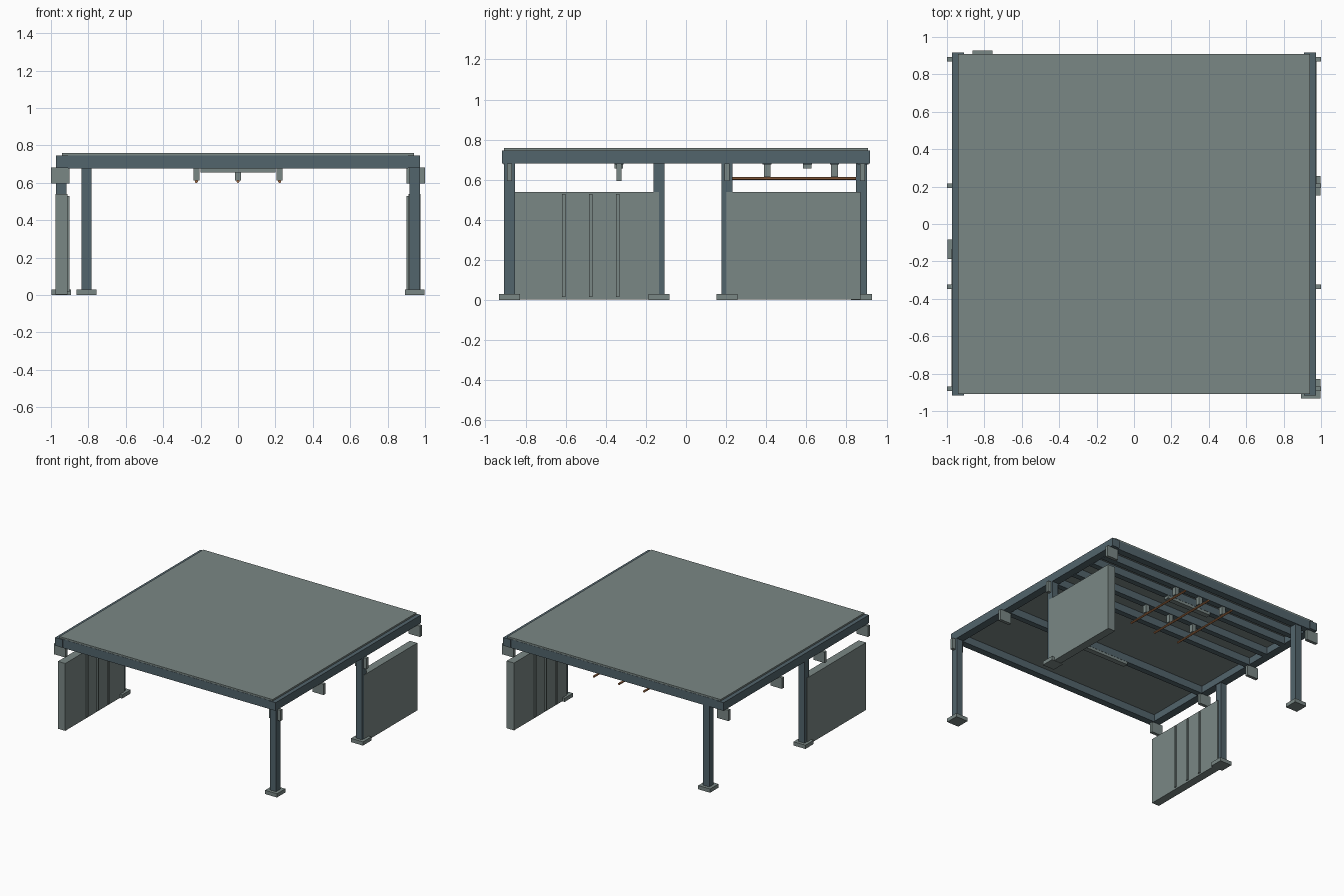
import bpy, math

if "Cube" in bpy.data.objects:
    bpy.data.objects.remove(bpy.data.objects["Cube"])


def material(name, rgb):
    m = bpy.data.materials.new(name)
    m.diffuse_color = (*rgb, 1)
    m.use_nodes = True
    m.node_tree.nodes["Principled BSDF"].inputs["Base Color"].default_value = m.diffuse_color
    return m


PANEL = material("grey_green_panel", (0.195, 0.245, 0.235))
STEEL = material("blue_grey_steel", (0.085, 0.128, 0.15))
COPPER = material("copper", (0.38, 0.16, 0.065))


def box(name, x, y, z, mat):
    """Box from (min, max) ranges on each axis."""
    bpy.ops.mesh.primitive_cube_add(
        size=1, location=[(r[0] + r[1]) / 2 for r in (x, y, z)])
    o = bpy.context.object
    o.scale = [r[1] - r[0] for r in (x, y, z)]
    o.name = name
    bpy.ops.object.transform_apply(location=False, rotation=False, scale=True)
    o.data.materials.append(mat)
    return o


def around(c, w):
    return (c - w / 2, c + w / 2)


# Roof slab
box("roof_slab", (-0.942, 0.942), (-0.908, 0.908), (0.735, 0.758), PANEL)

# Perimeter beams
for s in (-1, 1):
    box("side_beam", around(s * 0.942, 0.064), (-0.917, 0.917), (0.68, 0.745), STEEL)
    box("end_beam", (-0.91, 0.91), around(s * 0.882, 0.055), (0.676, 0.745), STEEL)

# Purlins under the roof
for y in (-0.335, 0.205, 0.405, 0.605, 0.74):
    box("purlin", (-0.915, 0.915), around(y, 0.045), (0.676, 0.74), STEEL)

# Columns with base plates
for x, y in ((0.945, -0.88), (0.945, 0.205), (-0.945, -0.135), (-0.81, 0.875)):
    box("column", around(x, 0.055), around(y, 0.055), (0.03, 0.69), STEEL)
    box("base_plate", around(x, 0.105), around(y, 0.105), (0, 0.03), PANEL)

# Brackets below the side beams
for s in (-1, 1):
    for y in (-0.88, -0.335, 0.205, 0.88):
        box("bracket", around(s * 0.95, 0.1), around(y, 0.025), (0.595, 0.682), PANEL)

# Wall panels with ribs on the inner face
for s, y0, y1 in ((-1, -0.88, -0.135), (1, 0.2, 0.87)):
    box("wall_panel", around(s * 0.943, 0.065), (y0, y1), (0.002, 0.54), PANEL)
    for y in (0.34, 0.475, 0.61):
        box("wall_rib", around(s * 0.907, 0.012), around(s * y, 0.016),
            (0.015, 0.53), PANEL)

# Ceiling lights
for y in (-0.335, 0.605):
    box("ceiling_light", (-0.2, 0.2), around(y, 0.042), (0.655, 0.68), PANEL)

# Copper pipes on hangers
for x in (-0.222, 0, 0.222):
    bpy.ops.mesh.primitive_cylinder_add(
        vertices=12, radius=0.008, depth=0.615, location=(x, 0.54, 0.607),
        rotation=(math.pi / 2, 0, 0))
    pipe = bpy.context.object
    pipe.name = "pipe"
    pipe.data.materials.append(COPPER)
    bpy.ops.object.shade_smooth_by_angle()
    for y in (0.405, 0.74):
        box("pipe_hanger", around(x, 0.034), around(y, 0.034), (0.613, 0.68), PANEL)
